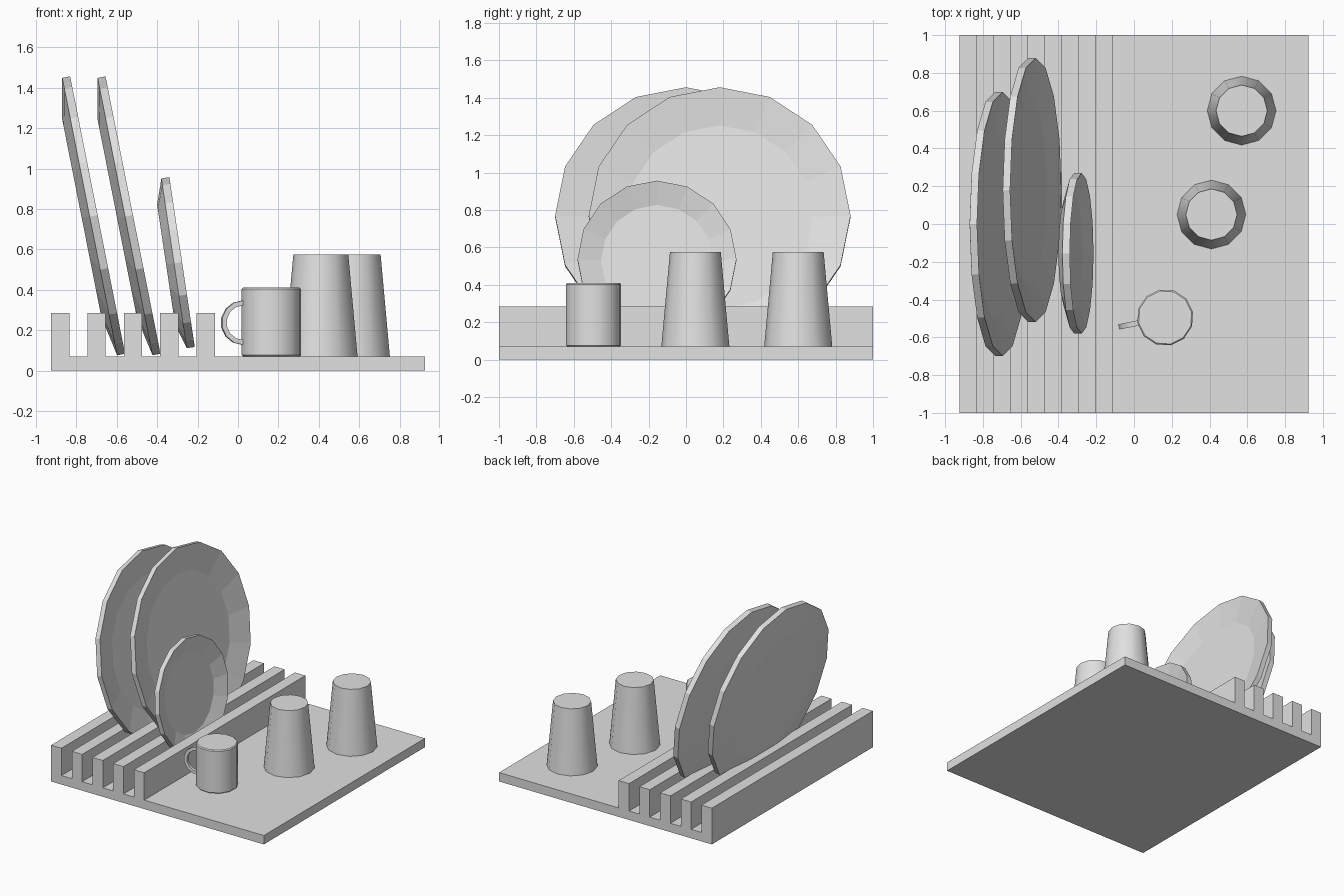
import bpy, bmesh
from math import sin, cos, pi, radians
from mathutils import Vector, Matrix

cube = bpy.data.objects.get("Cube")
if cube:
    bpy.data.objects.remove(cube, do_unlink=True)

grey = bpy.data.materials.new("plain_grey")
grey.use_nodes = True
GREY = (0.75, 0.75, 0.75, 1)
grey.diffuse_color = GREY
for node in grey.node_tree.nodes:
    if node.type == 'BSDF_PRINCIPLED':
        node.inputs["Base Color"].default_value = GREY


def finish(name, bm, smooth=False):
    bmesh.ops.recalc_face_normals(bm, faces=bm.faces)
    mesh = bpy.data.meshes.new(name)
    bm.to_mesh(mesh)
    bm.free()
    mesh.materials.append(grey)
    obj = bpy.data.objects.new(name, mesh)
    bpy.context.collection.objects.link(obj)
    if smooth:
        bpy.ops.object.select_all(action='DESELECT')
        obj.select_set(True)
        bpy.context.view_layer.objects.active = obj
        bpy.ops.object.shade_smooth_by_angle(angle=radians(35))
    return obj


def loft(bm, rings, closed=False):
    """Bridge equal loops of points, capping the two ends."""
    loops = [[bm.verts.new(p) for p in ring] for ring in rings]
    n = len(loops[0])
    for a, b in zip(loops, loops[1:]):
        for i in range(n):
            j = (i + 1) % n
            bm.faces.new((a[i], a[j], b[j], b[i]))
    bm.faces.new(loops[0])
    bm.faces.new(loops[-1])


def turned(name, profile, sides, matrix, smooth=False):
    """Lathe a (radius, height) profile around local z."""
    bm = bmesh.new()
    loft(bm, [[(r * cos(2 * pi * i / sides), r * sin(2 * pi * i / sides), h)
               for i in range(sides)] for r, h in profile])
    bm.transform(matrix)
    return finish(name, bm, smooth)


# Rack: comb-shaped profile with five slats, extruded along y
FLOOR, SLAT_TOP, HALF = 0.07, 0.285, 0.925
outline = [(HALF, 0), (-HALF, 0)]
for i in range(5):
    x = -HALF + i * 0.18
    outline += [(x, FLOOR)] * (i > 0)
    outline += [(x, SLAT_TOP), (x + 0.09, SLAT_TOP), (x + 0.09, FLOOR)]
outline.append((HALF, FLOOR))
bm = bmesh.new()
loft(bm, [[(x, y, z) for x, z in outline] for y in (-1, 1)])
finish("drying_rack", bm)


# Plates: shallow dishes leaning back in the slots
def plate(name, radius, well, centre, lean):
    t = 0.04
    profile = [(well, -t), (radius, 0), (radius, -t), (well, -2 * t)]
    matrix = Matrix.Translation(centre) @ Matrix.Rotation(radians(90 - lean), 4, 'Y')
    turned(name, profile, 16, matrix)


plate("back_plate", 0.7, 0.5, (-0.695, 0, 0.77), 11.2)
plate("middle_plate", 0.7, 0.5, (-0.52, 0.18, 0.77), 11.2)
plate("small_plate", 0.425, 0.3, (-0.277, -0.155, 0.537), 8.5)

# Upturned tumblers
for name, x, y in (("front_tumbler", 0.41, 0.05), ("rear_tumbler", 0.57, 0.6)):
    turned(name, [(0.182, FLOOR), (0.136, 0.575)], 12,
           Matrix.Translation((x, y, 0)), True)

# Upturned mug with softened edges
place = Matrix.Translation((0.165, -0.495, 0)) @ Matrix.Rotation(radians(11.5), 4, 'Z')
turned("mug", [(0.143, FLOOR), (0.15, 0.077), (0.15, 0.403), (0.143, 0.41)],
       12, place, True)

# Mug handle: half ring of square section
bm = bmesh.new()
rings = []
for i in range(8):
    a = pi / 2 + pi * i / 7
    rings.append([(-0.143 + r * cos(a), w, 0.237 + r * sin(a))
                  for r, w in ((0.086, -0.014), (0.11, -0.014), (0.11, 0.014), (0.086, 0.014))])
loft(bm, rings)
bm.transform(place)
finish("mug_handle", bm, True)
